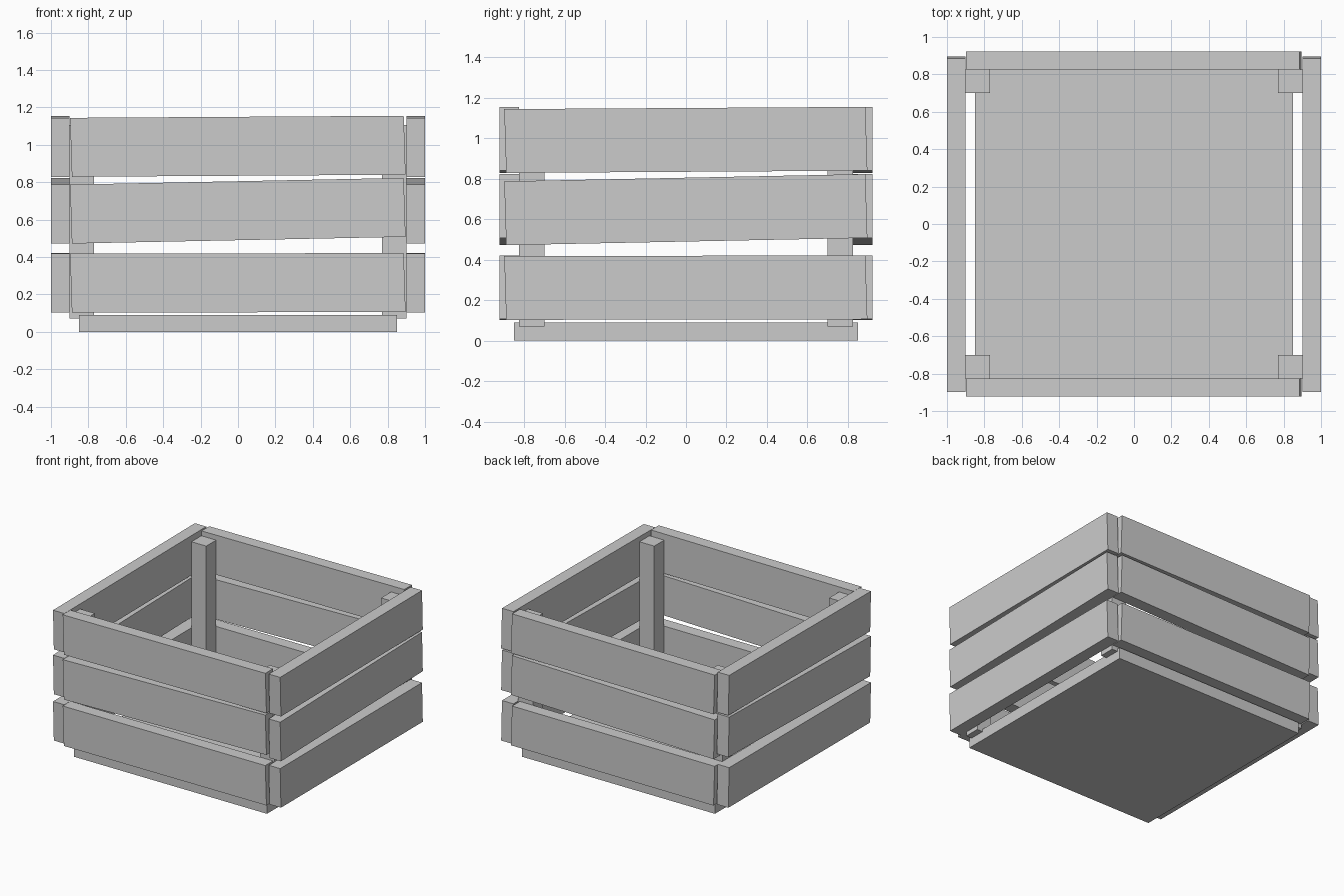
import bpy, bmesh
from mathutils import Vector

if "Cube" in bpy.data.objects:
    bpy.data.objects.remove(bpy.data.objects["Cube"])


def box(name, lo, hi):
    lo, hi = Vector(lo), Vector(hi)
    bpy.ops.mesh.primitive_cube_add(size=1, location=(lo + hi) / 2)
    ob = bpy.context.object
    ob.name = name
    ob.scale = hi - lo
    bpy.ops.object.transform_apply(location=False, rotation=False, scale=True)
    return ob


def slat(name, axis, inner, outer, z_start, z_end):
    """Plank with slanted ends running along x or y; z_start/z_end are its end heights."""
    h, lean = 0.315, 0.005
    profile = [(-0.893 - lean, z_start + h), (-0.893 + lean, z_start),
               (0.891 + lean, z_end), (0.891 - lean, z_end + h)]
    bm = bmesh.new()
    place = (lambda u, w, z: (u, w, z)) if axis == 'x' else (lambda u, w, z: (w, u, z))
    face = bm.faces.new([bm.verts.new(place(u, inner, z)) for u, z in profile])
    ext = bmesh.ops.extrude_face_region(bm, geom=[face])['geom']
    moved = [g for g in ext if isinstance(g, bmesh.types.BMVert)]
    bmesh.ops.translate(bm, verts=moved, vec=place(0, outer - inner, 0))
    bmesh.ops.recalc_face_normals(bm, faces=bm.faces)
    mesh = bpy.data.meshes.new(name)
    bm.to_mesh(mesh)
    bm.free()
    bpy.context.collection.objects.link(bpy.data.objects.new(name, mesh))


# Bottom board
box("base_board", (-0.85, -0.85, 0), (0.85, 0.85, 0.09))

# Corner posts
for sx, side in ((-1, "left"), (1, "right")):
    for sy, end in ((-1, "front"), (1, "back")):
        xs = sorted((sx * 0.77, sx * 0.90))
        ys = sorted((sy * 0.70, sy * 0.825))
        box(f"{end}_{side}_post", (xs[0], ys[0], 0.07), (xs[1], ys[1], 1.105))

# Three slightly crooked slats on each of the four walls
rows = (("lower", 0.103, 0.106), ("middle", 0.472, 0.508), ("upper", 0.829, 0.840))
walls = (("front", 'x', -0.825, -0.922), ("back", 'x', 0.825, 0.922),
         ("left", 'y', -0.90, -1.0), ("right", 'y', 0.90, 1.0))
for wall, axis, inner, outer in walls:
    for row, z0, z1 in rows:
        slat(f"{wall}_{row}_slat", axis, inner, outer, z0, z1)
